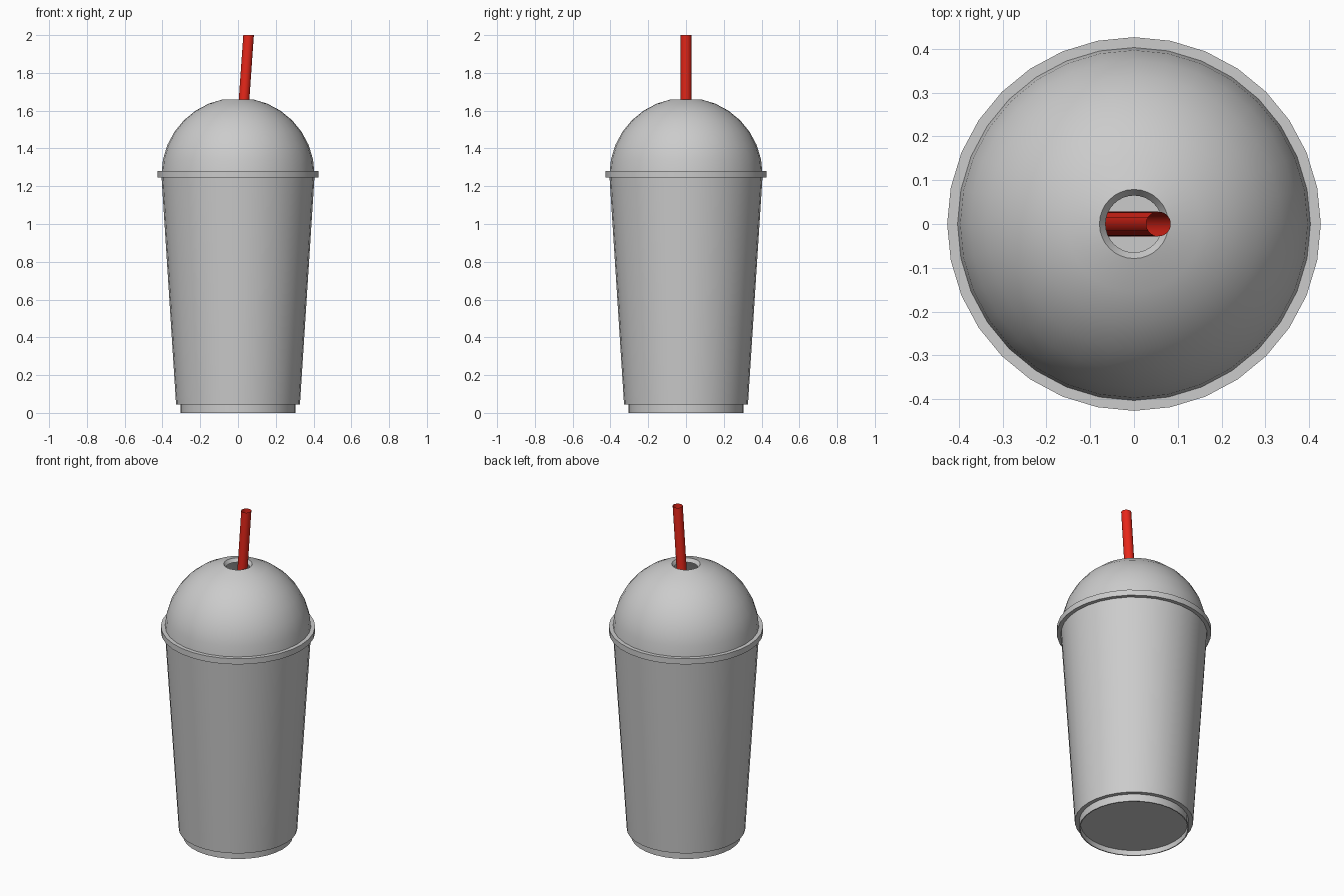
import bpy, bmesh
from math import sin, cos, pi, radians

if "Cube" in bpy.data.objects:
    bpy.data.objects.remove(bpy.data.objects["Cube"])


def lathe(name, profile, segments=32, closed=False, cap_first=False):
    """Revolve (radius, height) points about z; rising profiles face outward."""
    bm = bmesh.new()
    rings = []
    for r, z in profile:
        rings.append([bm.verts.new((r * cos(2 * pi * i / segments),
                                    r * sin(2 * pi * i / segments), z))
                      for i in range(segments)])
    pairs = list(zip(rings, rings[1:]))
    if closed:
        pairs.append((rings[-1], rings[0]))
    for a, b in pairs:
        for i in range(segments):
            k = (i + 1) % segments
            bm.faces.new((a[i], a[k], b[k], b[i]))
    if cap_first:
        bm.faces.new(rings[0][::-1])
    mesh = bpy.data.meshes.new(name)
    bm.to_mesh(mesh)
    bm.free()
    obj = bpy.data.objects.new(name, mesh)
    bpy.context.collection.objects.link(obj)
    bpy.ops.object.select_all(action='DESELECT')
    obj.select_set(True)
    bpy.context.view_layer.objects.active = obj
    bpy.ops.object.shade_smooth_by_angle(angle=radians(35))
    return obj


# Tapered cup with a stepped foot and recessed floor
lathe("cup", [(0.296, 0.03), (0.298, 0.0), (0.304, 0.0), (0.304, 0.045),
              (0.328, 0.045), (0.405, 1.25)], cap_first=True)

# Rim bead where the lid clips on
lathe("lid_rim", [(0.40, 1.245), (0.427, 1.245), (0.427, 1.28), (0.40, 1.28)],
      closed=True)

# Domed lid: half sphere with the top ring open and a lip turned inward
R, ZC = 0.405, 1.263
dome = [(R * cos(i * pi / 16), ZC + R * sin(i * pi / 16)) for i in range(8)]
lathe("dome_lid", dome + [(0.065, 1.64)])

# Leaning straw, open at both ends
straw = lathe("straw", [(0.028, 0.05), (0.028, 2.0)])
for v in straw.data.vertices:
    v.co.x += 0.056 - 0.07 * (2.0 - v.co.z)
red = bpy.data.materials.new("straw_red")
red.diffuse_color = (0.8, 0.02, 0.01, 1)
red.use_nodes = True
red.node_tree.nodes["Principled BSDF"].inputs["Base Color"].default_value = red.diffuse_color
straw.data.materials.append(red)
